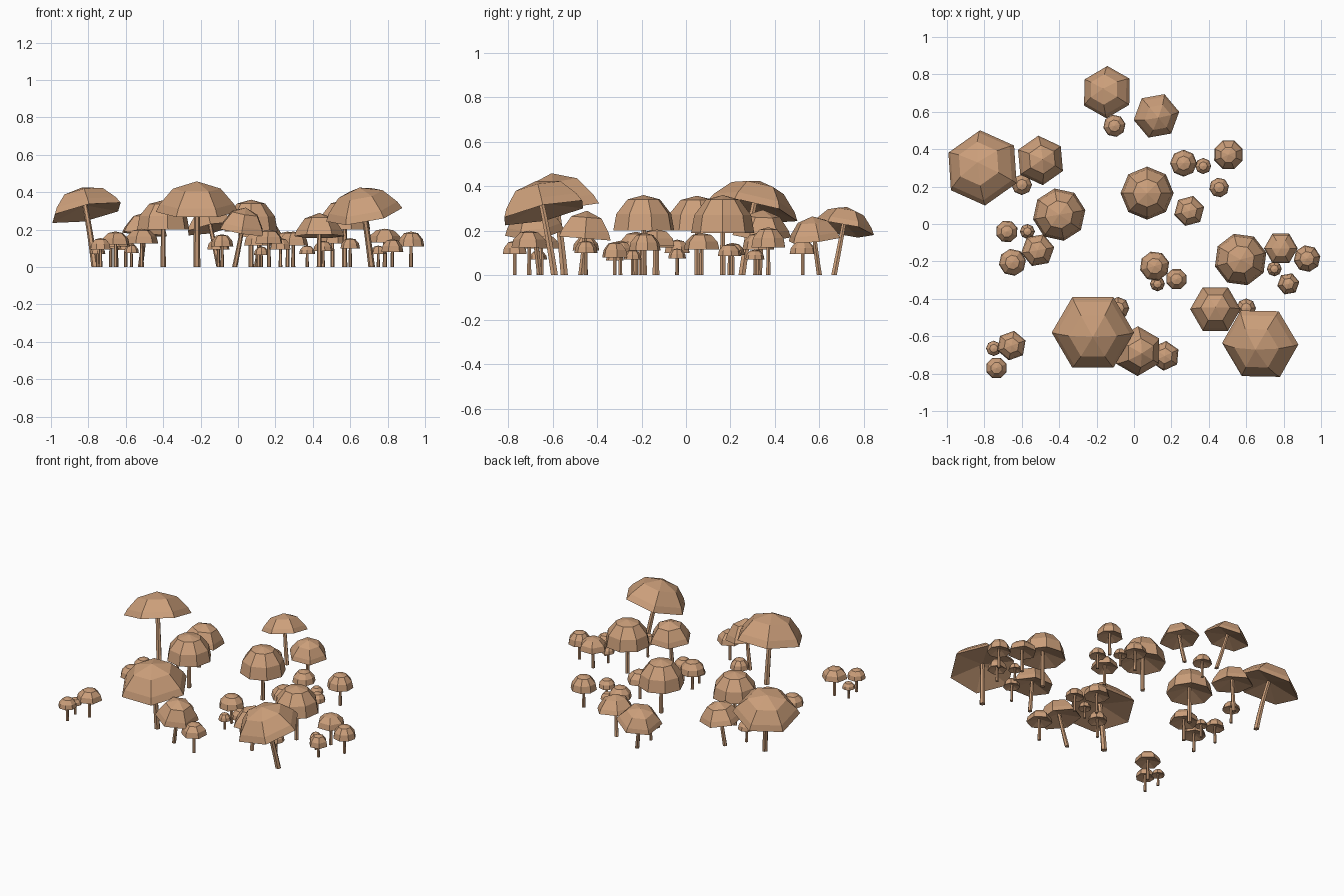
import bpy, bmesh, math
from mathutils import Vector

if "Cube" in bpy.data.objects:
    bpy.data.objects.remove(bpy.data.objects["Cube"])

tan = bpy.data.materials.new("mushroom_tan")
tan.diffuse_color = (0.60, 0.345, 0.195, 1)
tan.use_nodes = True
tan.node_tree.nodes["Principled BSDF"].inputs["Base Color"].default_value = tan.diffuse_color

# Cap outlines as (radius, height) fractions: wide parasol and rounded dome
WIDE = [(1, 0), (0.90, 0.26), (0.58, 0.76)]
DOME = [(1, 0), (0.90, 0.47), (0.53, 0.88)]


def finish(bm, name):
    bmesh.ops.recalc_face_normals(bm, faces=bm.faces)
    me = bpy.data.meshes.new(name)
    bm.to_mesh(me)
    bm.free()
    me.materials.append(tan)
    ob = bpy.data.objects.new(name, me)
    bpy.context.collection.objects.link(ob)


def bridge(bm, a, b):
    n = len(a)
    for i in range(n):
        bm.faces.new((a[i], a[(i + 1) % n], b[(i + 1) % n], b[i]))


def fan(bm, ring, tip):
    n = len(ring)
    for i in range(n):
        bm.faces.new((ring[i], ring[(i + 1) % n], tip))


def cap(name, centre, r, h, sides, rot, profile, axis):
    q = Vector((0, 0, 1)).rotation_difference(axis)
    bm = bmesh.new()

    def vert(x, y, z):
        return bm.verts.new(centre + q @ Vector((x, y, z)))

    rings = []
    for f, g in profile:
        rings.append([vert(r * f * math.cos(rot + math.tau * i / sides),
                           r * f * math.sin(rot + math.tau * i / sides), h * g)
                      for i in range(sides)])
    for a, b in zip(rings, rings[1:]):
        bridge(bm, a, b)
    fan(bm, rings[-1], vert(0, 0, h))
    fan(bm, rings[0], vert(0, 0, h * 0.3))      # hollow underside
    finish(bm, name)


def stem(name, base, top, axis, r):
    # quadratic bend that enters the cap along the cap axis
    mid = top - axis * (top.z * 0.5)
    bm = bmesh.new()
    rings = []
    for k in range(5):
        t = k / 4
        p = base * (1 - t) ** 2 + mid * 2 * t * (1 - t) + top * t * t
        rr = r * (1.1 - 0.25 * t)
        rings.append([bm.verts.new(p + Vector((rr * math.cos(math.tau * i / 6),
                                               rr * math.sin(math.tau * i / 6), 0)))
                      for i in range(6)])
    for a, b in zip(rings, rings[1:]):
        bridge(bm, a, b)
    bm.faces.new(rings[0])
    bm.faces.new(rings[-1])
    finish(bm, name)


def mushroom(i, kind, x, y, r, rim, top, rot=0, tx=0, ty=0):
    axis = Vector((tx, ty, 1)).normalized()
    centre = Vector((x, y, rim))
    h = top - rim
    sides, profile = (6, WIDE) if kind == "wide" else (8, DOME)
    if kind == "mid":
        sides, profile = 6, DOME
    cap(f"cap_{i:02d}", centre, r, h, sides, math.radians(rot), profile, axis)
    base = Vector((x - 0.22 * tx, y - 0.22 * ty, 0))
    stem(f"stem_{i:02d}", base, centre + axis * h * 0.4, axis, 0.006 + 0.05 * r)


# Broad parasols: x, y, radius, rim height, top height, turn, tilt x, tilt y
wide = [
    (-.81, .30, .207, .29, .43, 35, -.2, .22), (-.22, -.58, .22, .295, .46, 0, 0, -.15),
    (.675, -.64, .207, .28, .43, 0, -.18, -.22), (-.5, .34, .133, .175, .295, 35, .1, .05),
    (-.145, .705, .142, .205, .31, 30, -.2, .18), (.12, .578, .124, .16, .265, 10, .1, -.1),
    (.435, -.455, .135, .165, .29, 0, 0, .08), (.02, -.68, .134, .19, .32, 30, .17, -.1),
]
# Middle-sized six-sided caps: x, y, radius, rim height, top height, turn
mid = [
    (-.655, -.65, .08, .12, .19, 20), (-.515, -.14, .09, .125, .205, 10),
    (.295, .07, .083, .115, .19, 15), (.785, -.13, .09, .13, .205, 0),
    (.825, -.32, .06, .08, .15, 10), (.165, -.705, .08, .125, .20, 25),
]
# Rounded caps: x, y, radius, rim height, top height, turn
dome = [
    (-.40, .05, .142, .20, .357, 10), (.07, .165, .142, .19, .36, 0), (.57, -.19, .142, .20, .36, 15),
    (-.60, .21, .055, .09, .145, 0), (-.68, -.04, .06, .10, .16, 20), (-.57, -.04, .04, .075, .12, 0),
    (-.65, -.205, .073, .11, .18, 10), (-.75, -.665, .041, .07, .11, 0), (-.735, -.77, .058, .095, .155, 22),
    (-.105, .525, .06, .095, .155, 10), (.265, .325, .072, .115, .19, 0), (.37, .31, .043, .07, .115, 0),
    (.505, .37, .082, .125, .215, 22), (.455, .195, .053, .085, .14, 10), (.11, -.225, .08, .115, .195, 15),
    (.227, -.295, .058, .095, .155, 22), (.125, -.32, .04, .065, .11, 0), (.75, -.24, .04, .07, .115, 0),
    (.925, -.185, .072, .11, .19, 10), (.60, -.45, .052, .10, .155, 0), (-.085, -.45, .06, .11, .175, 0),
]
n = 0
for kind, rows in (("wide", wide), ("mid", mid), ("dome", dome)):
    for row in rows:
        n += 1
        mushroom(n, kind, *row)
